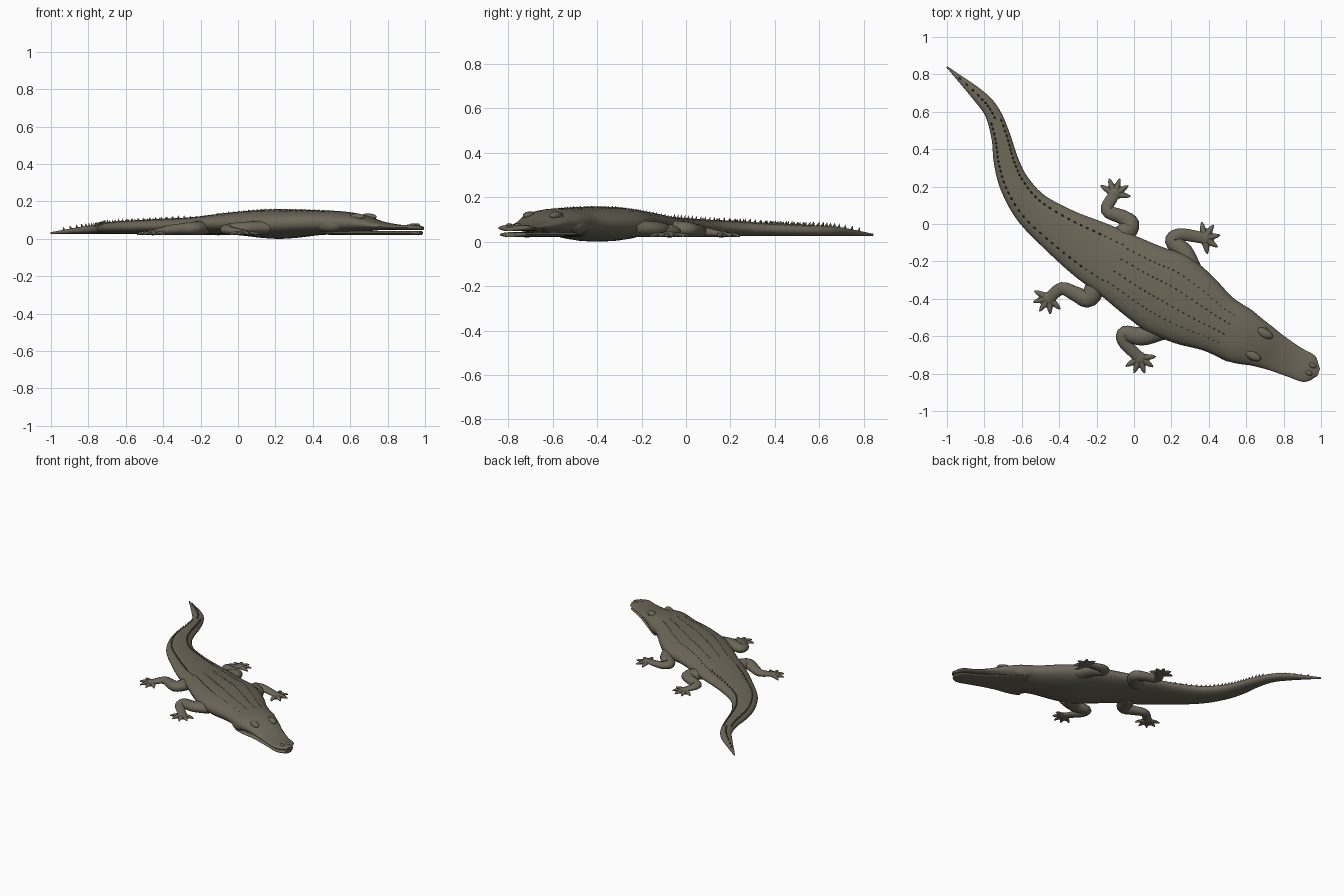
import bpy, bmesh, math
from mathutils import Vector

if "Cube" in bpy.data.objects:
    bpy.data.objects.remove(bpy.data.objects["Cube"])

skin = bpy.data.materials.new("olive grey hide")
skin.diffuse_color = (0.15, 0.135, 0.098, 1)
skin.use_nodes = True
skin.node_tree.nodes["Principled BSDF"].inputs["Base Color"].default_value = skin.diffuse_color


def finish(name, bm, angle=50):
    bmesh.ops.recalc_face_normals(bm, faces=bm.faces)
    me = bpy.data.meshes.new(name)
    bm.to_mesh(me)
    bm.free()
    ob = bpy.data.objects.new(name, me)
    bpy.context.collection.objects.link(ob)
    me.materials.append(skin)
    bpy.ops.object.select_all(action='DESELECT')
    ob.select_set(True)
    bpy.context.view_layer.objects.active = ob
    bpy.ops.object.shade_smooth_by_angle(angle=math.radians(angle))


def smooth_path(pts, n=5):
    """Catmull-Rom interpolation of tuples of any length."""
    p = [Vector(q) for q in pts]
    p = [p[0] * 2 - p[1]] + p + [p[-1] * 2 - p[-2]]
    out = []
    for a, b, c, d in zip(p, p[1:], p[2:], p[3:]):
        for k in range(n):
            t = k / n
            out.append(b + ((c - a) * t + (2 * a - 5 * b + 4 * c - d) * t * t
                            + (3 * b - a - 3 * c + d) * t ** 3) / 2)
    return out + [p[-2]]


def side_dir(path, i):
    d = path[min(i + 1, len(path) - 1)] - path[max(i - 1, 0)]
    return Vector((-d[1], d[0], 0)).normalized()


def spow(v, power):
    return math.copysign(abs(v) ** (2 / power), v)


def loft(bm, path, sides=24, power=2.2):
    """Stations are x, y, half width, bottom z, top z."""
    rings = []
    for i, (x, y, w, zb, zt) in enumerate(path):
        n, ring = side_dir(path, i), []
        for k in range(sides):
            a = 2 * math.pi * k / sides
            c = spow(math.cos(a), power) * max(w, .002)
            h = spow(math.sin(a), power) * (zt - zb) / 2
            ring.append(bm.verts.new((x + n.x * c, y + n.y * c, (zt + zb) / 2 + h)))
        rings.append(ring)
    for a, b in zip(rings, rings[1:]):
        for k in range(sides):
            m = (k + 1) % sides
            bm.faces.new((a[k], a[m], b[m], b[k]))
    bm.faces.new(rings[0])
    bm.faces.new(rings[-1])


def blob(name, loc, size, turn=0.0):
    bm = bmesh.new()
    bmesh.ops.create_uvsphere(bm, u_segments=16, v_segments=10, radius=1)
    bmesh.ops.scale(bm, vec=size, verts=bm.verts)
    for v in bm.verts:
        x, y, z = v.co
        v.co = (loc[0] + x * math.cos(turn) - y * math.sin(turn),
                loc[1] + x * math.sin(turn) + y * math.cos(turn), loc[2] + z)
    finish(name, bm)


def underside(x):
    """Flat under the tail, sagging at the belly, raised to the mouth line at the head."""
    belly = .025 * math.exp(-((x - .22) / .17) ** 2)
    return .025 - belly + .022 * min(max((x - .55) / .2, 0), 1)


# Tail, trunk and upper head in one sweep: x, y, half width, top z
spine = [(-1, .84, .004, .036), (-.83, .685, .035, .066), (-.755, .59, .042, .073),
         (-.71, .46, .052, .08), (-.685, .34, .066, .086), (-.64, .215, .08, .094),
         (-.545, .08, .1, .1), (-.39, -.04, .13, .108), (-.23, -.14, .165, .117),
         (-.08, -.225, .185, .135), (.06, -.31, .21, .15), (.18, -.375, .23, .158),
         (.32, -.46, .205, .157), (.45, -.535, .162, .152), (.57, -.6, .15, .146),
         (.67, -.645, .122, .126), (.76, -.69, .1, .094), (.86, -.74, .085, .076),
         (.94, -.775, .075, .076), (.988, -.793, .02, .066)]
body = [(x, y, w, underside(x), zt) for x, y, w, zt in smooth_path(spine)]
body = [Vector(s) for s in body]
bm = bmesh.new()
loft(bm, body)
finish("body", bm)

# Lower jaw follows the head, a little narrower and shorter
bm = bmesh.new()
loft(bm, [Vector((s[0], s[1], s[2] * .9, .02, .043)) for s in body if .5 < s[0] < .98])
finish("lower_jaw", bm)

# Eyes, brow ridges, jaw muscles and nostrils on both sides of the head
turn = math.atan2(-.47, .88)
across = Vector((.47, .88))
for s, side in ((1, "left"), (-1, "right")):
    for part, c, off, z, size in (("brow", (.665, -.643), .068, .117, (.05, .024, .019)),
                                  ("eye", (.66, -.64), .088, .11, (.017, .01, .011)),
                                  ("jaw_muscle", (.54, -.585), .115, .075, (.085, .04, .04)),
                                  ("nostril", (.945, -.776), .022, .073, (.02, .013, .01))):
        p = Vector(c) + across * off * s
        blob(f"{part}_{side}", (p.x, p.y, z), size, turn)

# Pointed scutes: rows along back and tail, meeting in one crest at the tip
bm = bmesh.new()
for i, (x, y, w, zb, zt) in enumerate(body):
    if not -.96 < x < .5:
        continue
    n = side_dir(body, i)
    d = Vector((n.y, -n.x, 0))
    rows = [0] if x < -.735 else [-.6, .6] if x < -.08 else [-.55, -.2, .2, .55]
    on_tail = x < -.23
    for f in rows:
        z = (zb + zt) / 2 + (zt - zb) / 2 * (1 - abs(f) ** 2.2) ** (1 / 2.2)
        p = Vector((x, y, max(z, zt - .008) if on_tail else z)) + n * f * w
        sink = Vector((0, 0, -.008))
        vs = [bm.verts.new(p + q + sink) for q in (d * -.014, n * .008, d * .014, n * -.008)]
        tip = bm.verts.new(p - d * .011 + Vector((0, 0, .017 if on_tail else .005)))
        for k in range(4):
            bm.faces.new((vs[k], vs[(k + 1) % 4], tip))
        bm.faces.new(vs[::-1])
finish("back_scutes", bm, 20)

# Legs: bent path from the body to the palm, then the foot's heading and toe spread in degrees
legs = {
    "front_leg_left": ([(.3, -.24), (.265, -.15), (.205, -.09), (.25, -.057), (.375, -.075)], 10, 88),
    "front_leg_right": ([(.15, -.56), (.04, -.6), (-.05, -.585), (-.05, -.635), (.03, -.715)], -72, 76),
    "back_leg_left": ([(-.1, -.1), (-.02, -.01), (-.06, .035), (-.145, .075), (-.105, .16)], 70, 78),
    "back_leg_right": ([(-.18, -.28), (-.24, -.395), (-.31, -.375), (-.385, -.345), (-.455, -.395)], 235, 80),
}
for name, (path, heading, spread) in legs.items():
    bm = bmesh.new()
    girth = (.06, .05, .04, .034, .03)
    tops = (.1, .092, .082, .07, .048)
    loft(bm, smooth_path([(*p, w, .021, z) for p, w, z in zip(path, girth, tops)]), 14, 2)
    finish(name, bm)
    # Webbed foot: five toes tapering to claws, joined by a thin web
    bm = bmesh.new()
    palm = Vector(path[-1])
    rays = [Vector((math.cos(a), math.sin(a))) * .087
            for a in (math.radians(heading + spread * k / 2) for k in range(-2, 3))]
    for r in rays:
        toe = [(0, .024, .045), (.5, .016, .041), (.8, .011, .037), (1, .003, .028)]
        loft(bm, smooth_path([(*(palm + r * f), w, .02, z) for f, w, z in toe], 2), 8, 2)
    for a, b in zip(rays, rays[1:]):
        flat = [palm, palm + a * .75, palm + (a + b) * .33, palm + b * .75]
        lo, hi = [[bm.verts.new((*q, z)) for q in flat] for z in (.023, .034)]
        bm.faces.new(lo)
        bm.faces.new(hi)
        for k in range(4):
            m = (k + 1) % 4
            bm.faces.new((lo[k], lo[m], hi[m], hi[k]))
    finish(name.replace("leg", "foot"), bm)
    blob(name.replace("leg", "palm"), (palm.x, palm.y, .034), (.034, .034, .015))
